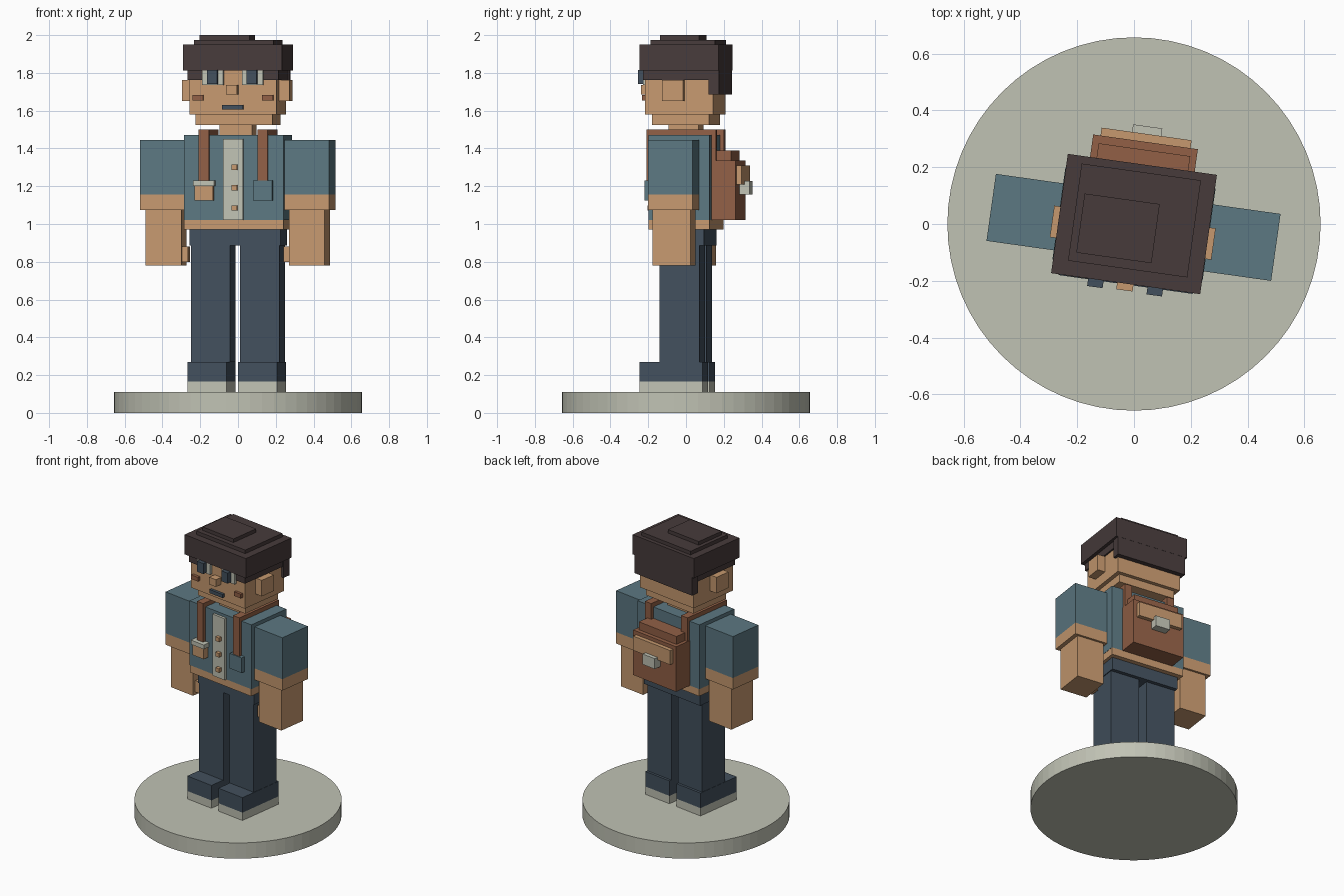
import bpy, bmesh, math
from mathutils import Matrix

TURN = Matrix.Rotation(math.radians(-8), 4, 'Z')   # whole figure is turned on its stand


def material(name, rgb):
    def lin(v):
        v /= 255
        return v / 12.92 if v <= 0.04045 else ((v + 0.055) / 1.055) ** 2.4
    m = bpy.data.materials.new(name)
    m.diffuse_color = (*[lin(v) for v in rgb], 1)
    return m


STONE = material("pale_stone", (192, 194, 180))
SKIN = material("tan", (198, 153, 111))
TEAL = material("teal_cloth", (92, 120, 130))
NAVY = material("dark_navy", (66, 80, 93))
BROWN = material("red_brown_leather", (146, 96, 70))
HAIR = material("dark_hair", (71, 59, 59))


def finish(name, bm, mat):
    me = bpy.data.meshes.new(name)
    bm.to_mesh(me)
    bm.free()
    me.materials.append(mat)
    ob = bpy.data.objects.new(name, me)
    bpy.context.collection.objects.link(ob)
    return ob


def box(name, mat, x, y, z):
    """Box from (min, max) ranges in the figure's own axes."""
    bm = bmesh.new()
    bmesh.ops.create_cube(bm, size=1)
    for v in bm.verts:
        v.co = [r[0] + (c + 0.5) * (r[1] - r[0]) for c, r in zip(v.co, (x, y, z))]
    bm.transform(TURN)
    return finish(name, bm, mat)


def pair(name, mat, x, y, z):
    """Left and right copies of a box."""
    box(name + "_right", mat, x, y, z)
    box(name + "_left", mat, (-x[1], -x[0]), y, z)


# Round stand
bm = bmesh.new()
bmesh.ops.create_cone(bm, cap_ends=True, segments=64, radius1=0.657, radius2=0.657,
                      depth=0.11, matrix=Matrix.Translation((0, 0, 0.055)))
finish("stand", bm, STONE)

# Shoes and trousers
pair("sole", STONE, (0.03, 0.239), (-0.215, 0.122), (0.11, 0.165))
pair("shoe", NAVY, (0.03, 0.239), (-0.215, 0.122), (0.165, 0.27))
pair("leg", NAVY, (0.027, 0.237), (-0.108, 0.105), (0.27, 0.885))
box("hips", NAVY, (-0.243, 0.243), (-0.11, 0.13), (0.885, 0.97))

# Torso
box("waist_band", SKIN, (-0.265, 0.265), (-0.163, 0.163), (0.97, 1.02))
box("torso", TEAL, (-0.267, 0.267), (-0.163, 0.163), (1.02, 1.47))
box("shirt_panel", STONE, (-0.055, 0.052), (-0.18, -0.16), (1.02, 1.45))
for i, z in enumerate((1.085, 1.192, 1.3)):
    box(f"button_{i}", SKIN, (-0.007, 0.023), (-0.203, -0.178), (z - 0.014, z + 0.014))

# Arms
pair("sleeve", TEAL, (0.267, 0.506), (-0.131, 0.107), (1.155, 1.445))
pair("cuff", SKIN, (0.267, 0.506), (-0.131, 0.107), (1.075, 1.155))
pair("hand", SKIN, (0.287, 0.479), (-0.111, 0.092), (0.78, 1.075))
pair("thumb", SKIN, (0.255, 0.29), (-0.09, -0.02), (0.80, 0.88))

# Straps over the shoulders
pair("strap_front", BROWN, (0.13, 0.184), (-0.185, -0.16), (1.22, 1.5))
pair("strap_top", BROWN, (0.13, 0.184), (-0.16, 0.16), (1.47, 1.5))
pair("strap_back", BROWN, (0.13, 0.184), (0.16, 0.185), (1.3, 1.5))

# Chest pouches
box("pouch", SKIN, (-0.203, -0.106), (-0.205, -0.16), (1.125, 1.2))
box("pouch_flap", STONE, (-0.211, -0.098), (-0.213, -0.16), (1.2, 1.23))
box("chest_pocket", TEAL, (0.106, 0.21), (-0.192, -0.16), (1.125, 1.23))

# Backpack
box("pack_body", BROWN, (-0.186, 0.186), (0.16, 0.292), (1.02, 1.335))
box("pack_lid", BROWN, (-0.163, 0.163), (0.16, 0.264), (1.335, 1.39))
box("pack_flap", SKIN, (-0.16, 0.16), (0.28, 0.32), (1.21, 1.31))
box("pack_buckle", STONE, (-0.052, 0.052), (0.29, 0.347), (1.155, 1.228))

# Head
box("neck", SKIN, (-0.087, 0.087), (-0.08, 0.08), (1.46, 1.525))
box("jaw", SKIN, (-0.205, 0.205), (-0.152, 0.152), (1.525, 1.58))
box("head", SKIN, (-0.232, 0.232), (-0.186, 0.178), (1.58, 1.83))
pair("ear", SKIN, (0.23, 0.287), (-0.087, 0.025), (1.65, 1.762))

# Face
pair("eye_white", STONE, (0.05, 0.162), (-0.208, -0.18), (1.735, 1.815))
pair("pupil", NAVY, (0.078, 0.133), (-0.239, -0.2), (1.742, 1.815))
box("nose", SKIN, (-0.03, 0.028), (-0.236, -0.18), (1.685, 1.735))
pair("cheek", BROWN, (0.157, 0.215), (-0.205, -0.18), (1.653, 1.682))
box("mouth", NAVY, (-0.057, 0.055), (-0.205, -0.18), (1.605, 1.63))

# Hair
box("hair_cap", HAIR, (-0.265, 0.265), (-0.212, 0.212), (1.812, 1.95))
pair("hair_side", HAIR, (0.165, 0.243), (-0.197, 0.17), (1.762, 1.815))
box("hair_back", HAIR, (-0.25, 0.25), (0.155, 0.211), (1.685, 1.815))
box("hair_layer", HAIR, (-0.212, 0.212), (-0.16, 0.185), (1.95, 1.975))
box("hair_crown", HAIR, (-0.187, 0.08), (-0.128, 0.082), (1.975, 2.0))
